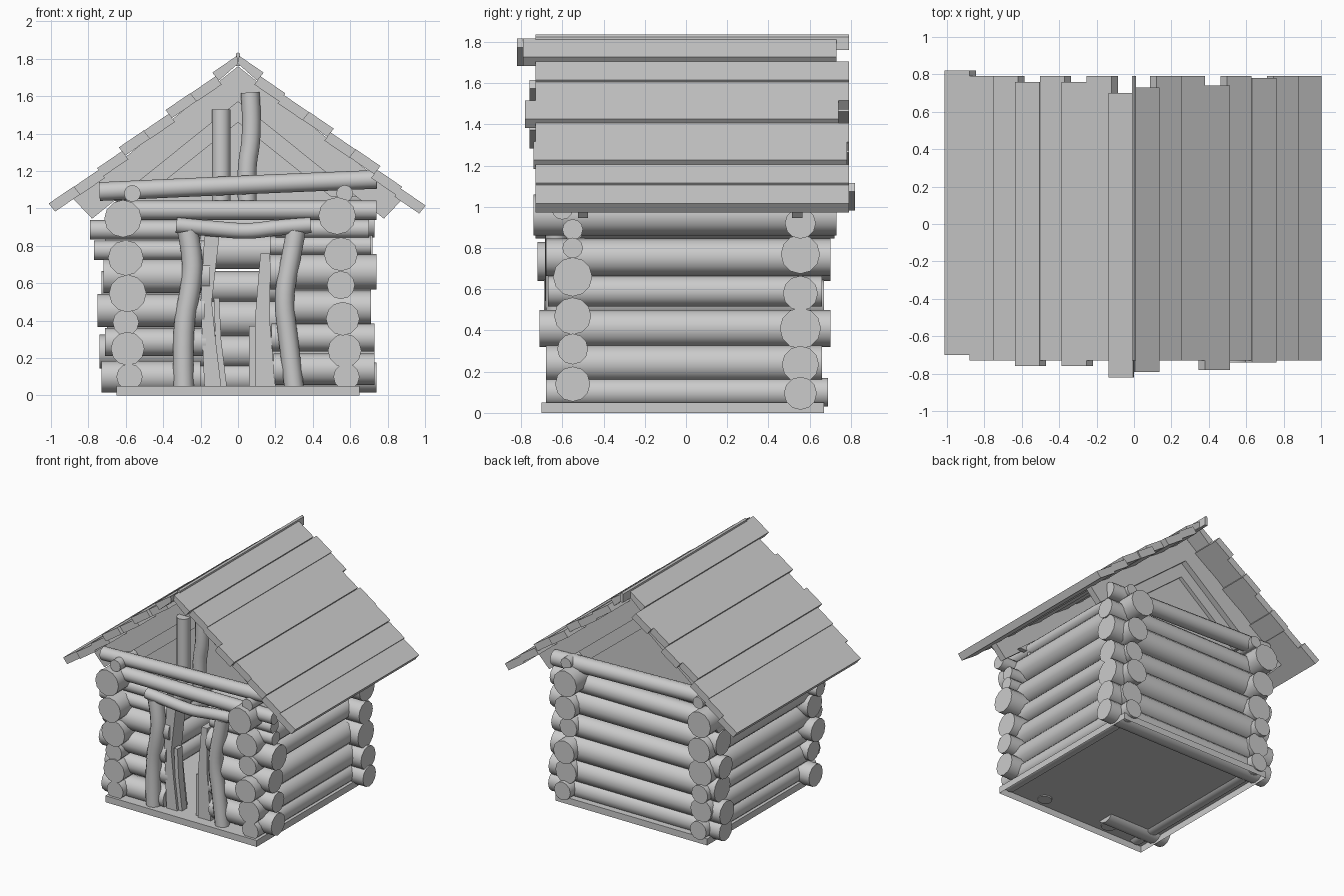
import bpy, bmesh, math
from mathutils import Vector

if "Cube" in bpy.data.objects:
    bpy.data.objects.remove(bpy.data.objects["Cube"])


def log(name, pts, r, sides=20):
    """Round log swept along a path, with flat sawn ends."""
    cu = bpy.data.curves.new(name, 'CURVE')
    cu.dimensions = '3D'
    cu.bevel_depth = r
    cu.bevel_resolution = sides // 4 - 1
    cu.use_fill_caps = True
    bent = len(pts) > 2
    sp = cu.splines.new('NURBS' if bent else 'POLY')
    sp.points.add(len(pts) - 1)
    for p, co in zip(sp.points, pts):
        p.co = (*co, 1)
    if bent:
        sp.order_u = 3
        sp.use_endpoint_u = True
        sp.resolution_u = 4
    ob = bpy.data.objects.new(name, cu)
    bpy.context.collection.objects.link(ob)
    bpy.ops.object.select_all(action='DESELECT')
    ob.select_set(True)
    bpy.context.view_layer.objects.active = ob
    bpy.ops.object.convert(target='MESH')
    bpy.ops.object.shade_smooth_by_angle(angle=math.radians(40))


def prism(name, profile, y0, y1, open_bottom=False):
    """Flat xz profile extruded from y0 to y1."""
    bm = bmesh.new()
    face = bm.faces.new([bm.verts.new((x, y0, z)) for x, z in profile])
    ext = bmesh.ops.extrude_face_region(bm, geom=[face])
    verts = [v for v in ext['geom'] if isinstance(v, bmesh.types.BMVert)]
    bmesh.ops.translate(bm, verts=verts, vec=(0, y1 - y0, 0))
    bmesh.ops.recalc_face_normals(bm, faces=bm.faces)
    if open_bottom:
        low = [f for f in bm.faces if f.normal.z < -.9]
        bmesh.ops.delete(bm, geom=low, context='FACES_ONLY')
    me = bpy.data.meshes.new(name)
    bm.to_mesh(me)
    bm.free()
    ob = bpy.data.objects.new(name, me)
    bpy.context.collection.objects.link(ob)


# Floor: hollow underneath
prism("floor", [(-.65, 0), (.65, 0), (.65, .05), (-.65, .05)], -.70, .67, True)

# Side walls: x, z, radius, y start, y end
for x, z, r, a, b in [
        (.58, .10, .07, -.68, .69), (.57, .24, .09, -.68, .66),
        (.56, .41, .09, -.71, .70), (.55, .59, .075, -.67, .66),
        (.55, .755, .09, -.68, .70), (.53, .96, .1, -.74, .73),
        (.57, 1.08, .045, -.70, .66)]:
    log("right_wall_log", [(x, a, z), (x, b, z)], r)
for x, z, r, a, b in [
        (-.58, .10, .07, -.68, .68), (-.59, .25, .09, -.68, .66),
        (-.60, .39, .07, -.67, .69), (-.59, .545, .1, -.69, .67),
        (-.60, .735, .095, -.72, .70), (-.615, .945, .1, -.73, .72),
        (-.565, 1.08, .045, -.70, .66)]:
    log("left_wall_log", [(x, a, z), (x, b, z)], r)

# Back wall: z, radius, x start, x end
for z, r, a, b in [(.095, .08, -.73, .74), (.235, .09, -.74, .73),
                   (.41, .1, -.70, .71), (.58, .085, -.73, .71),
                   (.77, .095, -.71, .72), (.92, .075, -.70, .73)]:
    log("back_wall_log", [(a, .555, z), (b, .555, z)], r)
log("back_top_log", [(-.72, .58, 1.10), (.72, .58, 1.06)], .06)

# Front wall stubs either side of the doorway: z, radius, outer x, inner x
for z, r, a, b in [(.10, .085, -.73, -.20), (.285, .075, -.71, -.17),
                   (.455, .088, -.75, -.18), (.64, .092, -.72, -.15),
                   (.775, .052, -.77, -.14), (.885, .052, -.79, -.2),
                   (.14, .085, .73, .19), (.31, .075, .73, .18),
                   (.47, .09, .71, .22), (.66, .095, .74, .17),
                   (.80, .05, .71, .17), (.89, .05, .70, .2)]:
    log("front_wall_log", [(a, -.55, z), (b, -.55, z)], r)

# Beams above the doorway
log("front_beam", [(-.62, -.60, .99), (.74, -.60, .99)], .052)
log("slanted_beam", [(-.74, -.59, 1.09), (.0, -.61, 1.125), (.74, -.63, 1.155)], .05)
log("door_lintel", [(-.33, -.64, .91), (-.12, -.64, .89), (.06, -.64, .875),
                    (.22, -.64, .90), (.39, -.64, .91)], .042)

# Crooked door posts
log("left_door_post", [(-.27, -.63, .88), (-.24, -.63, .74), (-.25, -.63, .58),
                       (-.30, -.62, .35), (-.29, -.62, .04)], .055)
log("right_door_post", [(.31, -.63, .88), (.285, -.63, .74), (.24, -.63, .52),
                        (.27, -.62, .3), (.30, -.62, .04)], .052)

# Rough door jamb boards
prism("left_jamb", [(-.18, .05), (-.09, .05), (-.12, .3), (-.14, .5), (-.10, .85),
                    (-.18, .85), (-.20, .5)], -.62, -.49)
prism("left_jamb_strip", [(-.11, .05), (-.06, .05), (-.09, .3), (-.10, .52), (-.13, .52)],
      -.60, -.54)
prism("right_jamb", [(.09, .05), (.20, .05), (.17, .4), (.17, .76), (.12, .76), (.09, .4)],
      -.62, -.49)
prism("right_jamb_strip", [(.06, .05), (.12, .05), (.11, .37), (.06, .37)], -.60, -.54)

# Short posts holding the front gable
log("left_gable_post", [(-.09, -.54, 1.03), (-.09, -.54, 1.53)], .05)
log("right_gable_post", [(.05, -.54, 1.03), (.04, -.54, 1.2), (.08, -.54, 1.4),
                         (.065, -.54, 1.62)], .05)

# Gables: rafters, a stepped inner frame and a closed panel behind
for yc, out in ((-.50, -1), (.54, 1)):
    def y(d):
        return yc + out * d
    for s in (-1, 1):
        prism("rafter", [(0, 1.76), (s * .88, 1.05), (s * .78, .945), (0, 1.57)],
              y(-.025), y(.025))
        prism("inner_rafter", [(0, 1.60), (s * .675, 1.06), (s * .5, 1.06), (0, 1.46)],
              y(-.055), y(-.02))
    prism("gable_panel", [(-.6, 1.0), (.6, 1.0), (.6, 1.1), (0, 1.58), (-.6, 1.1)],
          y(-.075), y(-.05))

# Roof: eight boards a side; loose ones ride a little higher and slide along y
slope = math.atan(.8)
along = Vector((math.cos(slope), -math.sin(slope)))
up = Vector((math.sin(slope), math.cos(slope)))
ridge = Vector((0, 1.81))
loose = {1: {0: -.03, 3: -.02, 5: .02}, -1: {0: -.06, 2: 0, 4: 0, 7: .06}}
for side in (1, -1):
    for i in range(8):
        dy = loose[side].get(i, .03)
        lift = .014 if i in loose[side] else 0
        a = ridge + along * (i * .16) + up * (lift - .006)
        b = ridge + along * ((i + 1) * .16) + up * (lift + .006)
        ring = [a, b, b - up * .055, a - up * .055]
        prism("roof_board", [(side * max(p.x, 0), p.y) for p in ring], -.76 + dy, .76 + dy)
# Narrow ridge board closing the seam
prism("ridge_board", [(-.012, 1.76), (.012, 1.76), (.012, 1.825), (0, 1.835), (-.012, 1.825)],
      -.73, .79)
